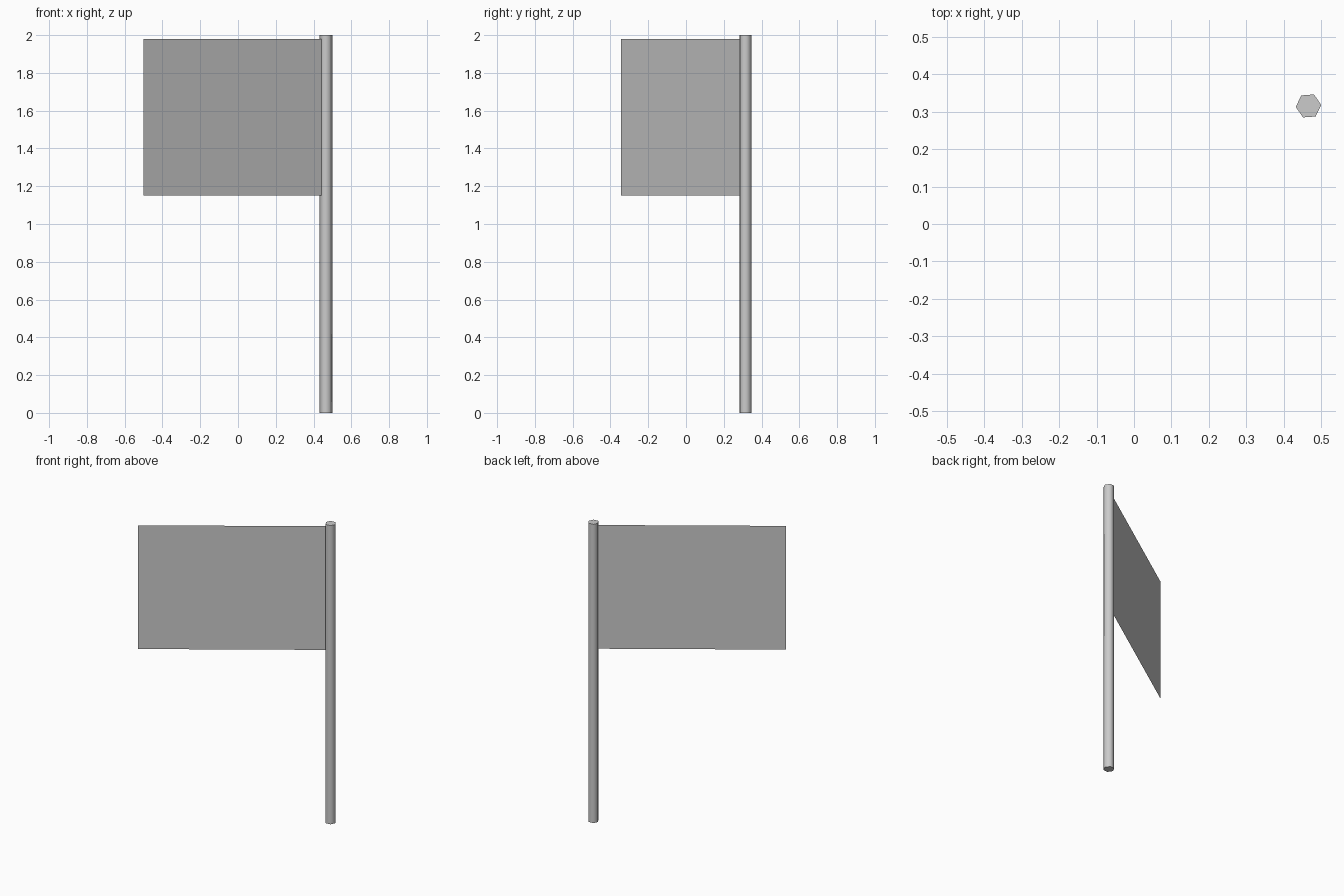
import bpy
import math
from mathutils import Vector

if "Cube" in bpy.data.objects:
    bpy.data.objects.remove(bpy.data.objects["Cube"])

# Shared layout: the flag runs from its free corner towards the pole axis
pole_xy = Vector((0.4655, 0.315))
free_xy = Vector((-0.5, -0.345))
radius, height = 0.034, 2.0
flag_low, flag_high = 1.152, 1.98
run = pole_xy - free_xy
angle = math.atan2(run.y, run.x)

# Six-sided pole with one side squarely facing the flag
# (a primitive cylinder has its first corner on +y)
bpy.ops.mesh.primitive_cylinder_add(
    vertices=6, radius=radius, depth=height,
    location=(pole_xy.x, pole_xy.y, height / 2),
    rotation=(0, 0, angle - math.radians(30) - math.pi / 2))
pole = bpy.context.object
pole.name = "pole"
bpy.ops.object.shade_smooth_by_angle(angle=math.radians(65))

# Flat flag sheet, ending at the pole's face
attach_xy = pole_xy - run.normalized() * radius * math.cos(math.radians(30))
mesh = bpy.data.meshes.new("flag")
mesh.from_pydata(
    [(*free_xy, flag_low), (*attach_xy, flag_low),
     (*attach_xy, flag_high), (*free_xy, flag_high)],
    [], [(0, 1, 2, 3)])
flag = bpy.data.objects.new("flag", mesh)
bpy.context.collection.objects.link(flag)
